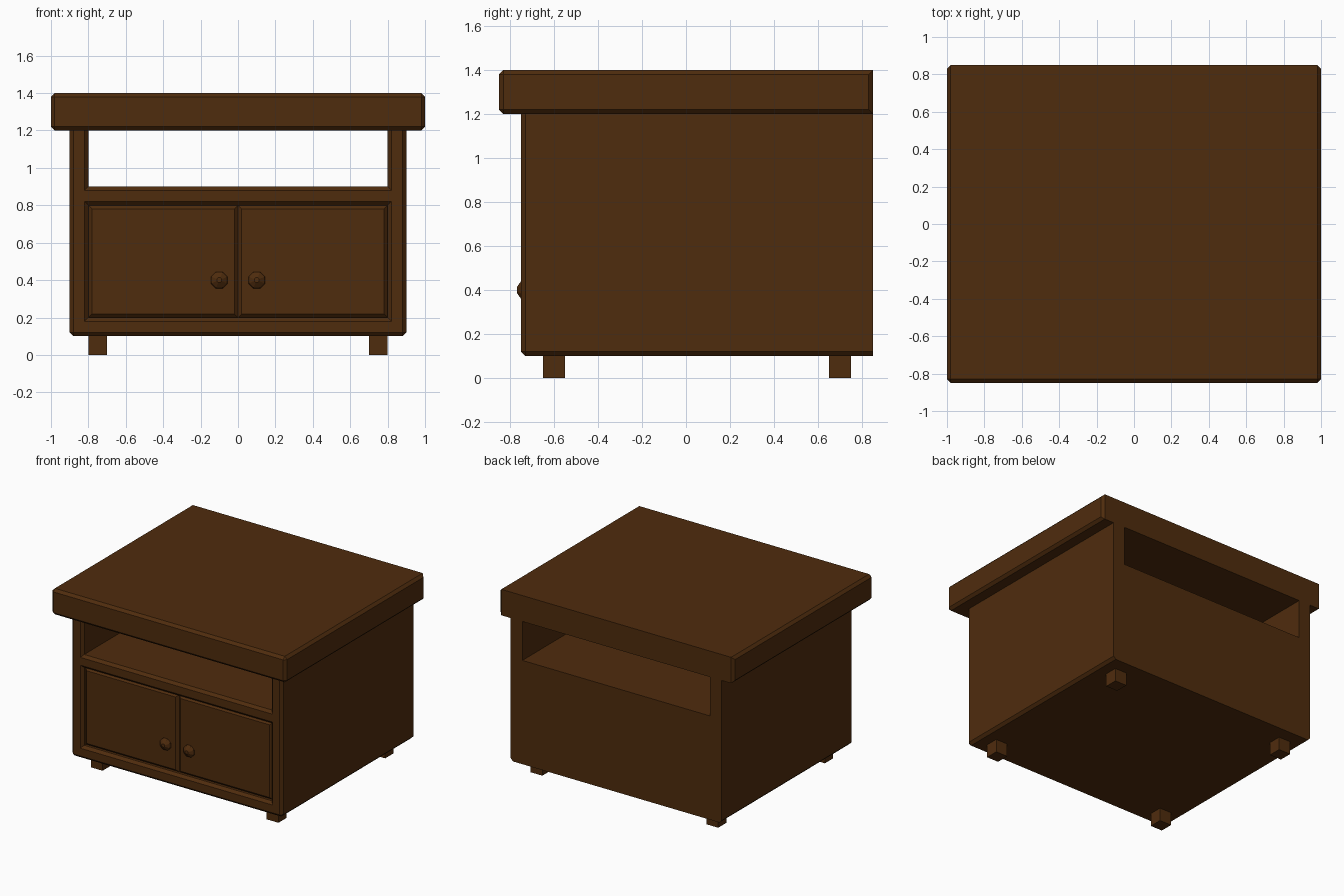
import bpy, bmesh, math

if "Cube" in bpy.data.objects:
    bpy.data.objects.remove(bpy.data.objects["Cube"])

wood = bpy.data.materials.new("dark brown wood")
wood.diffuse_color = (0.078, 0.025, 0.004, 1)
wood.use_nodes = True
wood.node_tree.nodes["Principled BSDF"].inputs["Base Color"].default_value = wood.diffuse_color


def finish(name, bm):
    bmesh.ops.recalc_face_normals(bm, faces=bm.faces)
    mesh = bpy.data.meshes.new(name)
    bm.to_mesh(mesh)
    bm.free()
    mesh.materials.append(wood)
    ob = bpy.data.objects.new(name, mesh)
    bpy.context.collection.objects.link(ob)
    return ob


def box(name, lo, hi, chamfer=None):
    """Box between two corners; chamfer(mid, direction) picks edges to bevel."""
    bm = bmesh.new()
    bmesh.ops.create_cube(bm, size=1)
    if chamfer:
        picked = [e for e in bm.edges
                  if chamfer((e.verts[0].co + e.verts[1].co) / 2,
                             e.verts[0].co - e.verts[1].co)]
    for v in bm.verts:
        v.co = [(a + b) / 2 + c * (b - a) for a, b, c in zip(lo, hi, v.co)]
    if chamfer:
        bmesh.ops.bevel(bm, geom=picked, offset=0.02, segments=1,
                        affect='EDGES', profile=0.5)
    return finish(name, bm)


def loft(name, rings):
    """Skin a solid through rings of equal point count."""
    bm = bmesh.new()
    loops = [[bm.verts.new(p) for p in ring] for ring in rings]
    n = len(loops[0])
    for a, b in zip(loops, loops[1:]):
        for i in range(n):
            j = (i + 1) % n
            bm.faces.new((a[i], a[j], b[j], b[i]))
    bm.faces.new(loops[0])
    bm.faces.new(loops[-1])
    return finish(name, bm)


def rect(y, x, z0, z1):
    return [(-x, y, z0), (x, y, z0), (x, y, z1), (-x, y, z1)]


# Table top: every edge chamfered except the two long back ones
box("table_top", (-1, -0.85, 1.2), (1, 0.85, 1.4),
    lambda m, d: not (m.y > 0.4 and abs(d.x) > 0.5))

# Cabinet body: chamfered front uprights and bottom front/side edges
body = box("cabinet_body", (-0.9, -0.75, 0.1), (0.9, 0.85, 1.2),
           lambda m, d: (m.y < -0.4 and abs(d.z) > 0.5)
           or (m.z < -0.4 and m.y < 0.4))

# Open shelf running through, and door recess, both with flared front rims
cutters = [
    loft("shelf_cutter", [rect(-0.77, 0.84, 0.86, 1.3),
                          rect(-0.73, 0.80, 0.90, 1.3),
                          rect(0.95, 0.80, 0.90, 1.3)]),
    loft("door_cutter", [rect(-0.77, 0.84, 0.16, 0.84),
                         rect(-0.73, 0.80, 0.20, 0.80),
                         rect(-0.69, 0.80, 0.20, 0.80)]),
]
bpy.context.view_layer.objects.active = body
for c in cutters:
    c.hide_render = True
    mod = body.modifiers.new(c.name, 'BOOLEAN')
    mod.operation = 'DIFFERENCE'
    mod.solver = 'EXACT'
    mod.object = c
    bpy.ops.object.modifier_apply(modifier=mod.name)
for c in cutters:
    bpy.data.objects.remove(c)

for side, s in (("left", -1), ("right", 1)):
    # Doors with chamfered front edges
    x0, x1 = sorted((0, s * 0.8))
    box(side + "_door", (x0, -0.73, 0.2), (x1, -0.69, 0.8),
        lambda m, d: m.y < -0.4)
    # Eight-sided knobs
    rings = []
    for y, r in ((-0.72, 0.03), (-0.738, 0.048), (-0.75, 0.043), (-0.769, 0.014)):
        rings.append([(s * 0.1 + r * math.cos(math.pi * (k + 0.5) / 4), y,
                       0.4 + r * math.sin(math.pi * (k + 0.5) / 4))
                      for k in range(8)])
    loft(side + "_knob", rings)
    # Short square feet
    for end, y in (("front", -0.6), ("back", 0.7)):
        box(f"{end}_{side}_foot", (s * 0.75 - 0.05, y - 0.05, 0),
            (s * 0.75 + 0.05, y + 0.05, 0.1))
